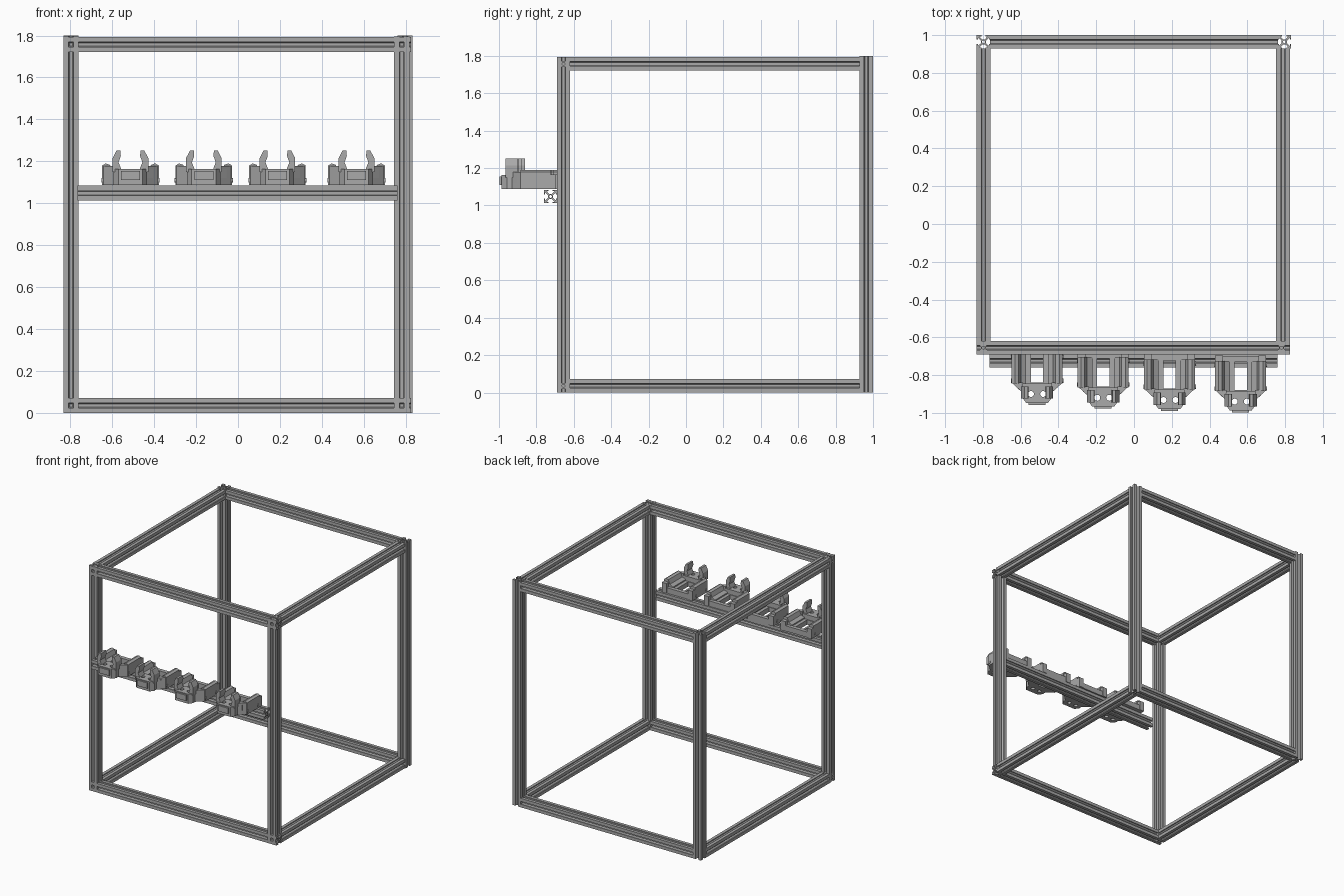
import bpy, bmesh, math

cube = bpy.data.objects.get("Cube")
if cube:
    bpy.data.objects.remove(cube, do_unlink=True)

grey = bpy.data.materials.new("aluminium_grey")
grey.use_nodes = True
grey.diffuse_color = (0.4, 0.4, 0.4, 1)
grey.node_tree.nodes["Principled BSDF"].inputs["Base Color"].default_value = grey.diffuse_color

# Extruding a (u, v) section along an axis at distance t
PLACE = {
    "X": lambda u, v, t: (t, u, v),
    "Y": lambda u, v, t: (u, t, v),
    "Z": lambda u, v, t: (u, v, t),
}


def prism(name, axis, loops, start, end):
    """Solid from an outline and optional hole loops."""
    bm = bmesh.new()
    place = PLACE[axis]
    for loop in loops:
        verts = [bm.verts.new(place(u, v, start)) for u, v in loop]
        for a, b in zip(verts, verts[1:] + verts[:1]):
            bm.edges.new((a, b))
    bmesh.ops.triangle_fill(bm, use_beauty=True, edges=bm.edges[:],
                            normal=place(0, 0, 1))
    bmesh.ops.dissolve_limit(bm, angle_limit=0.01, verts=[], edges=bm.edges[:])
    grown = bmesh.ops.extrude_face_region(bm, geom=bm.faces[:], use_keep_orig=True)
    moved = [g for g in grown["geom"] if isinstance(g, bmesh.types.BMVert)]
    bmesh.ops.translate(bm, verts=moved, vec=place(0, 0, end - start))
    bmesh.ops.recalc_face_normals(bm, faces=bm.faces[:])
    mesh = bpy.data.meshes.new(name)
    bm.to_mesh(mesh)
    bm.free()
    mesh.materials.append(grey)
    obj = bpy.data.objects.new(name, mesh)
    bpy.context.collection.objects.link(obj)
    return obj


def circle(cu, cv, r, n=12):
    return [(cu + r * math.cos(i * math.tau / n), cv + r * math.sin(i * math.tau / n))
            for i in range(n)]


def rect(u0, u1, v0, v1):
    return [(u0, v0), (u1, v0), (u1, v1), (u0, v1)]


def slot_section(cu, cv):
    """Slotted rail section: one quarter turned four times, plus the bore."""
    w, slot, lip, wide, core, web = 0.036, 0.0115, 0.029, 0.021, 0.014, 0.0075
    quarter = [(core, web), (lip, wide), (lip, slot), (w, slot), (w, w),
               (slot, w), (slot, lip), (wide, lip), (web, core)]
    outline = []
    for _ in range(4):
        outline += [(cu + u, cv + v) for u, v in quarter]
        quarter = [(-v, u) for u, v in quarter]
    return [outline, circle(cu, cv, 0.0075)]


def rail(name, axis, cu, cv, start, end):
    prism(name, axis, slot_section(cu, cv), start, end)


# Frame: posts, then front, back and side rails
FRONT, BACK, LOW, HIGH = -0.655, 0.964, 0.036, 1.757
rail("front_right_post", "Z", -0.797, FRONT, 0, 1.795)
rail("front_left_post", "Z", 0.781, FRONT, 0, 1.795)
rail("back_right_post", "Z", -0.797, BACK, 0, 1.8)
rail("back_left_post", "Z", 0.796, BACK, 0, 1.8)
for level, z in (("bottom", LOW), ("top", HIGH)):
    rail(level + "_front_rail", "X", FRONT, z, -0.833, 0.825)
    rail(level + "_back_rail", "X", BACK, z, -0.762, 0.762)
    rail(level + "_right_rail", "Y", -0.797, z, -0.62, 0.93)
    rail(level + "_left_rail", "Y", 0.789, z, -0.62, 0.93)
rail("shelf_rail", "X", -0.724, 1.048, -0.765, 0.76)


def holder(tag, cx, back):
    """Cradle with a windowed floor, side walls and two front prongs."""
    def plan(half):
        pts = half + [(-x, d) for x, d in reversed(half)]
        return [(cx + x, back - d) for x, d in pts]

    def block(part, x0, x1, d0, d1, z0, z1):
        prism(f"{part}_{tag}", "Z", [rect(cx + x0, cx + x1, back - d1, back - d0)], z0, z1)

    nose = [(0.08, 0.235), (0.08, 0.262), (0.058, 0.292)]
    holes = [circle(cx + s * 0.032, back - 0.245, 0.016) for s in (-1, 1)]
    window = rect(cx - 0.032, cx + 0.032, back - 0.185, back - 0.036)
    prism(f"floor_{tag}", "Z",
          [plan([(0.135, 0.03), (0.135, 0.185)] + nose), window] + holes, 1.087, 1.125)
    prism(f"nose_{tag}", "Z",
          [plan([(0.107, 0.19), (0.107, 0.212)] + nose)] + holes, 1.12, 1.163)
    block("front_lip", -0.045, 0.045, 0.285, 0.302, 1.11, 1.155)
    block("back_bar", -0.107, 0.107, 0.005, 0.036, 1.087, 1.13)

    for side, s in (("left", 1), ("right", -1)):
        # Side wall with a sloped inner face
        wall = [(0.135, 1.087), (0.135, 1.18), (0.118, 1.19), (0.098, 1.183),
                (0.085, 1.15), (0.058, 1.135), (0.058, 1.087)]
        prism(f"{side}_wall_{tag}", "Y", [[(cx + s * x, z) for x, z in wall]],
              back - 0.19, back - 0.03)
        # Tapered cheek closing the wall toward the nose
        cheek = [(0.135, 0.185), (0.08, 0.235), (0.075, 0.185)]
        prism(f"{side}_cheek_{tag}", "Z",
              [[(cx + s * x, back - d) for x, d in cheek]], 1.087, 1.178)
        # Rear foot and screw heads
        block(f"{side}_foot", min(s * 0.095, s * 0.135), max(s * 0.095, s * 0.135),
              0, 0.035, 1.087, 1.165)
        for i, d in enumerate((0.05, 0.175)):
            prism(f"{side}_screw_{i}_{tag}", "X", [circle(back - d, 1.11, 0.011)],
                  cx + s * 0.13, cx + s * 0.139)
        # Gripping prong
        prong = [(0.085, 1.15), (0.085, 1.215), (0.066, 1.252), (0.048, 1.252),
                 (0.046, 1.225), (0.057, 1.195), (0.045, 1.165), (0.045, 1.15)]
        prism(f"{side}_prong_{tag}", "Y", [[(cx + s * x, z) for x, z in prong]],
              back - 0.27, back - 0.205)


for n, (x, back) in enumerate(((-0.513, -0.655), (-0.163, -0.675),
                               (0.188, -0.687), (0.565, -0.695))):
    holder(n + 1, x, back)
